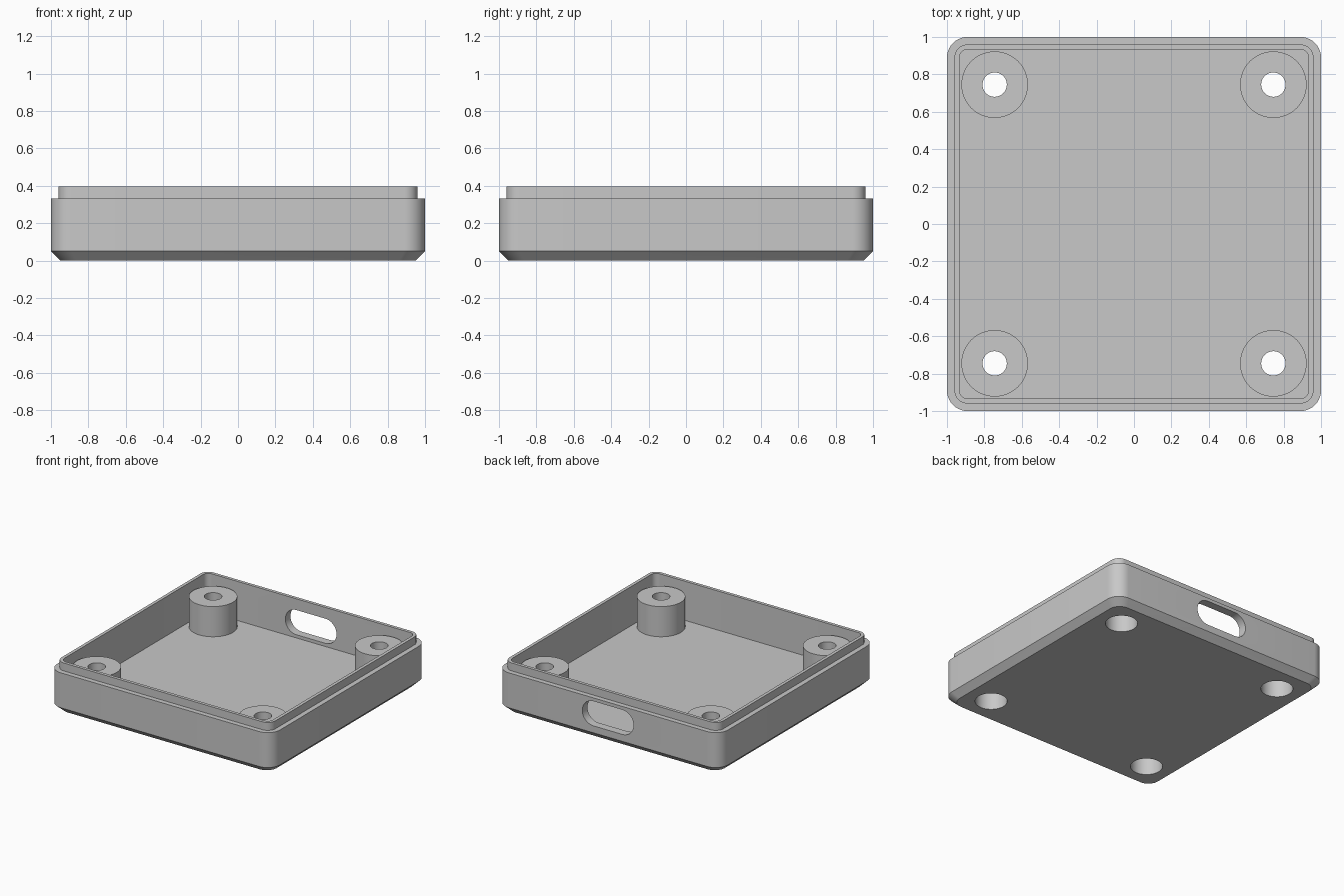
import bpy, bmesh, math

if "Cube" in bpy.data.objects:
    bpy.data.objects.remove(bpy.data.objects["Cube"])

FLOOR, POST_TOP, LEDGE_Z = 0.08, 0.325, 0.2
POST_XY, POST_R, HOLE_R, BORE_R = 0.745, 0.178, 0.065, 0.118

grey = bpy.data.materials.new("plain grey")
grey.diffuse_color = (0.58, 0.58, 0.58, 1)
grey.use_nodes = True
grey.node_tree.nodes["Principled BSDF"].inputs["Base Color"].default_value = grey.diffuse_color


def make_object(name, bm):
    bmesh.ops.recalc_face_normals(bm, faces=bm.faces)
    mesh = bpy.data.meshes.new(name)
    bm.to_mesh(mesh)
    bm.free()
    mesh.materials.append(grey)
    obj = bpy.data.objects.new(name, mesh)
    bpy.context.collection.objects.link(obj)
    return obj


def activate(obj):
    bpy.ops.object.select_all(action='DESELECT')
    obj.select_set(True)
    bpy.context.view_layer.objects.active = obj


def rounded_rect(half_w, half_h, r, steps=10):
    """Outline of a rounded rectangle, counter-clockwise."""
    pts = []
    for q, (sx, sy) in enumerate([(1, 1), (-1, 1), (-1, -1), (1, -1)]):
        for i in range(steps + 1):
            a = math.pi / 2 * (q + i / steps)
            pts.append((sx * (half_w - r) + r * math.cos(a),
                        sy * (half_h - r) + r * math.sin(a)))
    return pts


def loft(rings, caps=True):
    """Join closed rings of 3D points with quads, capping both ends if asked."""
    bm = bmesh.new()
    loops = [[bm.verts.new(p) for p in ring] for ring in rings]
    n = len(loops[0])
    for a, b in zip(loops, loops[1:]):
        for i in range(n):
            j = (i + 1) % n
            bm.faces.new((a[i], a[j], b[j], b[i]))
    if caps:
        bm.faces.new(loops[0])
        bm.faces.new(loops[-1])
    return bm


def circle(r, z, cx=0, cy=0, n=48):
    return [(cx + r * math.cos(2 * math.pi * i / n),
             cy + r * math.sin(2 * math.pi * i / n), z) for i in range(n)]


def cut(target, cutter):
    mod = target.modifiers.new("cut", 'BOOLEAN')
    mod.operation, mod.solver, mod.object = 'DIFFERENCE', 'EXACT', cutter
    activate(target)
    bpy.ops.object.modifier_apply(modifier=mod.name)
    bpy.data.objects.remove(cutter)


# Tray: chamfered base, wall, stepped lip, then down the inside to the floor
sections = [(0.95, 0.09, 0), (1.0, 0.11, 0.05), (1.0, 0.11, 0.333),
            (0.96, 0.07, 0.333), (0.96, 0.07, 0.397),
            (0.934, 0.045, 0.397), (0.934, 0.045, FLOOR)]
tray = make_object("tray", loft(
    [[(x, y, z) for x, y in rounded_rect(h, h, r)] for h, r, z in sections]))

# Cable slot through the back wall
slot = rounded_rect(0.23, 0.1, 0.0999)
cut(tray, make_object("slot_cutter", loft(
    [[(x, y, z + 0.206) for x, z in slot] for y in (0.85, 1.1)])))

# Screw posts, with a wide screw recess from below and a narrow hole above
corners = [(sx * POST_XY, sy * POST_XY) for sx in (-1, 1) for sy in (-1, 1)]
for k, (cx, cy) in enumerate(corners):
    cut(tray, make_object("recess_cutter", loft(
        [circle(BORE_R, z, cx, cy) for z in (-0.1, FLOOR + 0.1)])))
    profile = [(POST_R, FLOOR), (POST_R, POST_TOP), (HOLE_R, POST_TOP),
               (HOLE_R, LEDGE_Z), (BORE_R, LEDGE_Z), (BORE_R, FLOOR),
               (POST_R, FLOOR)]
    bm = loft([circle(r, z) for r, z in profile], caps=False)
    bmesh.ops.remove_doubles(bm, verts=bm.verts, dist=1e-5)
    post = make_object(f"screw_post_{k + 1}", bm)
    post.location = (cx, cy, 0)

# Smooth rounded corners and bores, keep edges crisp
for obj in list(bpy.context.collection.objects):
    activate(obj)
    bpy.ops.object.shade_smooth_by_angle(angle=math.radians(30))
